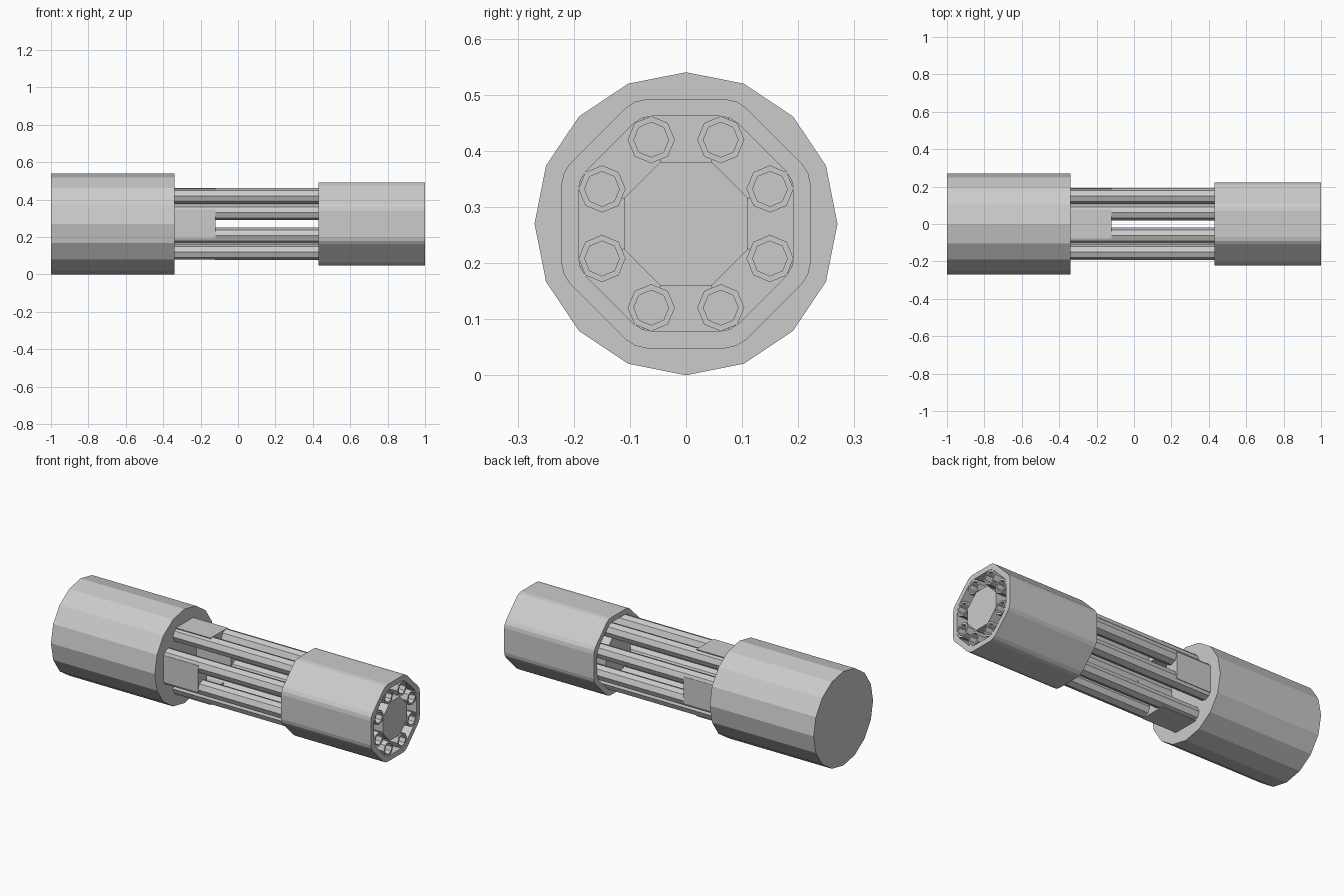
import bpy, bmesh, math

if "Cube" in bpy.data.objects:
    bpy.data.objects.remove(bpy.data.objects["Cube"])

CZ = 0.27   # height of the long axis


def ngon(r, n, phase=0.0, cy=0.0, cz=0.0):
    return [(cy + r * math.cos(phase + 2 * math.pi * i / n),
             cz + r * math.sin(phase + 2 * math.pi * i / n)) for i in range(n)]


def octagon(apothem):
    return ngon(apothem / math.cos(math.pi / 8), 8, math.pi / 8)


def rounded_octagon(apothem, flat):
    # octagon whose corners are rounded in two segments
    r = math.hypot(apothem, flat)
    d = math.radians(22.5) - math.atan2(flat, apothem)
    pts = []
    for k in range(8):
        a = math.radians(22.5 + 45 * k)
        for da, rr in ((-d, r), (0, r * 1.012), (d, r)):
            pts.append((rr * math.cos(a + da), rr * math.sin(a + da)))
    return pts


def loft(name, rings, loop=False):
    """Skin a chain of (x, profile) rings; cap the ends, or join last to first."""
    bm = bmesh.new()
    vs = [[bm.verts.new((x, y, z + CZ)) for y, z in p] for x, p in rings]
    pairs = list(zip(vs, vs[1:])) + ([(vs[-1], vs[0])] if loop else [])
    for a, b in pairs:
        n = len(a)
        for i in range(n):
            j = (i + 1) % n
            bm.faces.new((a[i], a[j], b[j], b[i]))
    if not loop:
        bm.faces.new(vs[0])
        bm.faces.new(vs[-1])
    bmesh.ops.recalc_face_normals(bm, faces=bm.faces)
    me = bpy.data.meshes.new(name)
    bm.to_mesh(me)
    bm.free()
    ob = bpy.data.objects.new(name, me)
    bpy.context.collection.objects.link(ob)
    return ob


# rear drum
drum = ngon(0.27, 16)
loft("rear_drum", [(-1, drum), (-0.34, drum)])

# front sleeve, hollow
outer, inner = rounded_octagon(0.222, 0.07), rounded_octagon(0.192, 0.06)
loft("front_sleeve", [(0.43, outer), (1, outer), (1, inner), (0.43, inner)], loop=True)

# centre plug inside the sleeve
core = octagon(0.11)
loft("centre_plug", [(0.43, core), (0.998, core)])

# eight bored tubes
for k in range(8):
    a = math.radians(22.5 + 45 * k)
    cy, cz = 0.162 * math.cos(a), 0.162 * math.sin(a)
    wall, bore = ngon(0.042, 8, 0, cy, cz), ngon(0.031, 8, 0, cy, cz)
    loft(f"tube_{k + 1}", [(-0.34, wall), (1, wall), (1, bore), (0.43, bore)])

# four tapered clamp blocks in front of the drum
for k in range(4):
    c, s = math.cos(k * math.pi / 2), math.sin(k * math.pi / 2)
    block = [(0.192, -0.078), (0.192, 0.078), (0.11, 0.045), (0.11, -0.045)]
    prof = [(u * c - v * s, u * s + v * c) for u, v in block]
    loft(f"clamp_block_{k + 1}", [(-0.34, prof), (-0.12, prof)])
